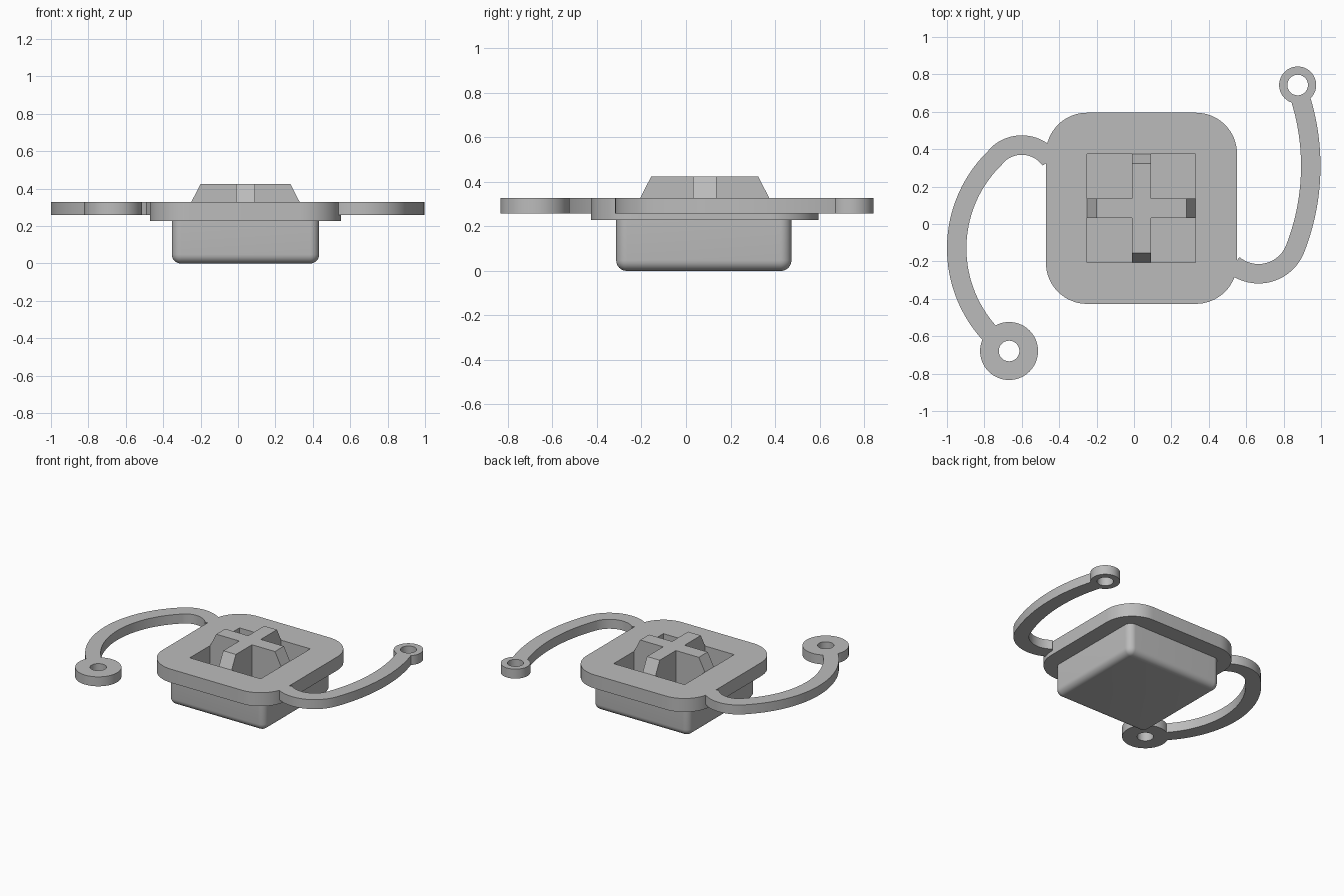
import bpy, bmesh
from math import atan2, cos, sin, pi, radians
from mathutils import Vector, Matrix

cube = bpy.data.objects.get("Cube")
if cube:
    bpy.data.objects.remove(cube)

grey = bpy.data.materials.new("plain_grey")
grey.use_nodes = True
colour = (0.5, 0.5, 0.5, 1)
grey.diffuse_color = colour
grey.node_tree.nodes["Principled BSDF"].inputs["Base Color"].default_value = colour

PLATE_LOW, ARM_LOW, TOP, CREST, FLOOR = 0.228, 0.258, 0.328, 0.425, 0.1
MID = Vector((0.04, 0.084))      # centre of the plate and pocket
HALF = 0.29                      # half the pocket width


def arc(centre, radius, start, end, steps):
    return [Vector((centre[0] + radius * cos(a), centre[1] + radius * sin(a)))
            for a in (start + (end - start) * i / steps for i in range(steps + 1))]


def circle(centre, radius):
    return arc(centre, radius, 0, 2 * pi, 64)[:-1]


def rounded_square(centre, half_x, half_y, radius):
    points = []
    for i, (sx, sy) in enumerate([(1, 1), (-1, 1), (-1, -1), (1, -1)]):
        corner = centre + Vector((sx * (half_x - radius), sy * (half_y - radius)))
        points += arc(corner, radius, i * pi / 2, (i + 1) * pi / 2, 16)
    return points


def prism(name, outline, low, high, matrix=Matrix()):
    bm = bmesh.new()
    base = bm.faces.new([bm.verts.new((p[0], p[1], low)) for p in outline])
    top = bmesh.ops.extrude_face_region(bm, geom=[base])["geom"]
    bmesh.ops.translate(bm, vec=(0, 0, high - low),
                        verts=[v for v in top if isinstance(v, bmesh.types.BMVert)])
    bm.transform(matrix)
    bmesh.ops.recalc_face_normals(bm, faces=bm.faces)
    mesh = bpy.data.meshes.new(name)
    bm.to_mesh(mesh)
    bm.free()
    obj = bpy.data.objects.new(name, mesh)
    bpy.context.collection.objects.link(obj)
    mesh.materials.append(grey)
    return obj


def activate(obj):
    bpy.ops.object.select_all(action='DESELECT')
    obj.select_set(True)
    bpy.context.view_layer.objects.active = obj


def combine(obj, other, operation):
    mod = obj.modifiers.new("combine", 'BOOLEAN')
    mod.operation, mod.object, mod.solver = operation, other, 'EXACT'
    activate(obj)
    bpy.ops.object.modifier_apply(modifier=mod.name)
    bpy.data.objects.remove(other)


def smooth(obj):
    activate(obj)
    bpy.ops.object.shade_smooth_by_angle(angle=radians(30))


def cut_pocket(obj):
    square = [MID + Vector(c) * HALF for c in [(-1, -1), (1, -1), (1, 1), (-1, 1)]]
    combine(obj, prism("pocket_cutter", square, FLOOR, 1), 'DIFFERENCE')


# Tub with rounded corners and a rolled lower edge
tub = prism("tub", rounded_square(MID - Vector((0, 0.004)), 0.394, 0.394, 0.05),
            0, PLATE_LOW)
bevel = tub.modifiers.new("rolled_edge", 'BEVEL')
bevel.width, bevel.segments, bevel.limit_method = 0.048, 6, 'WEIGHT'
weights = tub.data.attributes.new("bevel_weight_edge", 'FLOAT', 'EDGE')
for edge in tub.data.edges:
    if all(tub.data.vertices[v].co.z < 0.001 for v in edge.vertices):
        weights.data[edge.index].value = 1
activate(tub)
bpy.ops.object.modifier_apply(modifier=bevel.name)
cut_pocket(tub)
smooth(tub)

# Flange plate around the pocket
plate = prism("flange_plate", rounded_square(MID, 0.511, 0.511, 0.22), PLATE_LOW, TOP)
cut_pocket(plate)
smooth(plate)

# Cross-shaped grip with sloped ends, standing in the pocket
crest = HALF - 0.05
profile = [(-HALF, FLOOR), (HALF, FLOOR), (HALF, TOP),
           (crest, CREST), (-crest, CREST), (-HALF, TOP)]
bars = []
for name, turn in (("cross_grip", 0), ("cross_bar", pi / 2)):
    place = (Matrix.Translation(MID.to_3d()) @ Matrix.Rotation(turn, 4, 'Z')
             @ Matrix.Rotation(pi / 2, 4, 'X'))
    bars.append(prism(name, profile, -0.052, 0.052, place))
combine(bars[0], bars[1], 'UNION')


def hook_arm(side, bend, bend_r, sweep, sweep_r, start, ring, ring_r):
    """Tight bend at the plate, long sweep to a ring with a hole."""
    bend, sweep, ring = Vector(bend), Vector(sweep), Vector(ring)
    out, tip = bend - sweep, ring - sweep
    joint, end = atan2(out.y, out.x), atan2(tip.y, tip.x)
    start = radians(start)
    if side == "right":          # keep the angles rising along the arm
        joint, end = joint % (2 * pi), end % (2 * pi)
    end -= (ring_r - 0.025) / sweep_r
    edges = [arc(bend, bend_r + w, start, joint, 24)
             + arc(sweep, sweep_r + w, joint, end, 40)[1:] for w in (0.052, -0.052)]
    arm = prism(side + "_hook_arm", edges[0] + edges[1][::-1], ARM_LOW, TOP)
    smooth(arm)
    eye = prism(side + "_ring", circle(ring, ring_r), ARM_LOW, TOP)
    combine(eye, prism("hole_cutter", circle(ring, 0.055), 0, 1), 'DIFFERENCE')
    smooth(eye)


# Curved arms
hook_arm("right", (-0.6, 0.234), 0.188, (-0.274, -0.13), 0.674, 35,
         (-0.668, -0.679), 0.155)
hook_arm("left", (0.666, -0.056), 0.21, (-0.27, 0.31), 1.215, -130,
         (0.875, 0.743), 0.099)
